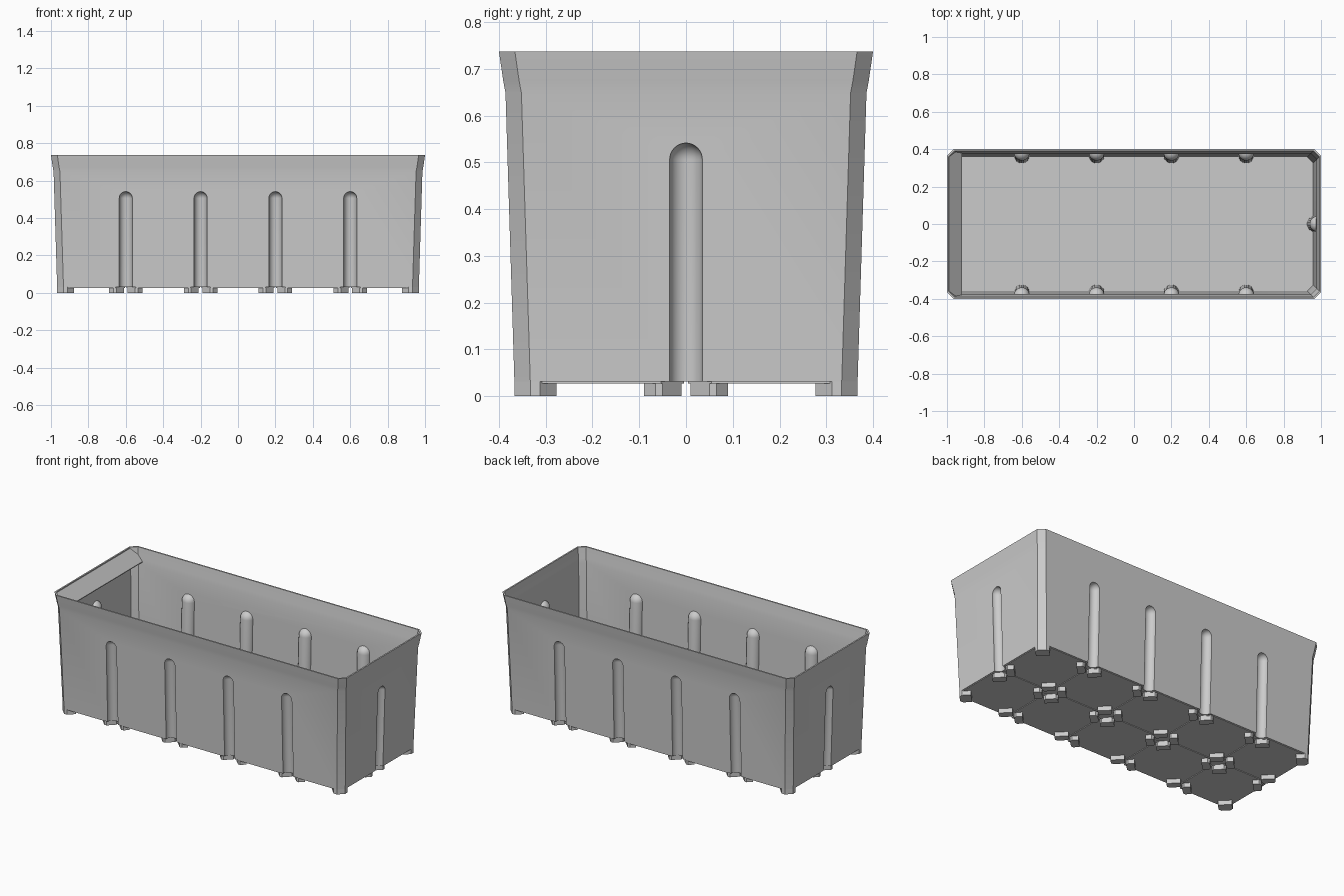
import bpy, bmesh, math
from mathutils import Vector

cube = bpy.data.objects.get("Cube")
if cube:
    bpy.data.objects.remove(cube, do_unlink=True)

grey = bpy.data.materials.new("light_grey_plastic")
grey.use_nodes = True
colour = (0.6, 0.6, 0.6, 1)
grey.diffuse_color = colour
grey.node_tree.nodes["Principled BSDF"].inputs["Base Color"].default_value = colour

EXTRA = 0.6      # half length minus half width
FLOOR = 0.031    # underside of the floor
PROFILE = [(FLOOR, 0.367), (0.648, 0.386), (0.675, 0.391), (0.737, 0.4)]


def loft(bm, rings):
    """Skin a stack of (z, outline) rings and cap both ends."""
    loops = [[bm.verts.new((x, y, z)) for x, y in pts] for z, pts in rings]
    for low, high in zip(loops, loops[1:]):
        for i in range(len(low)):
            j = (i + 1) % len(low)
            bm.faces.new((low[i], low[j], high[j], high[i]))
    bm.faces.new(loops[0][::-1])
    bm.faces.new(loops[-1])


def make(name, bm):
    bmesh.ops.recalc_face_normals(bm, faces=bm.faces[:])
    mesh = bpy.data.meshes.new(name)
    bm.to_mesh(mesh)
    bm.free()
    mesh.materials.append(grey)
    ob = bpy.data.objects.new(name, mesh)
    bpy.context.collection.objects.link(ob)
    return ob


def subtract(ob, cutter):
    cutter.hide_render = True
    mod = ob.modifiers.new("cut", "BOOLEAN")
    mod.operation = "DIFFERENCE"
    mod.solver = "EXACT"
    mod.object = cutter
    bpy.context.view_layer.update()
    done = ob.evaluated_get(bpy.context.evaluated_depsgraph_get())
    mesh = bpy.data.meshes.new_from_object(done)
    ob.modifiers.clear()
    ob.data = mesh
    bpy.data.objects.remove(cutter, do_unlink=True)


def octagon(x0, x1, y0, y1, c):
    return [(x0 + c, y0), (x1 - c, y0), (x1, y0 + c), (x1, y1 - c),
            (x1 - c, y1), (x0 + c, y1), (x0, y1 - c), (x0, y0 + c)]


def box_ring(half, c):
    return octagon(-half - EXTRA, half + EXTRA, -half, half, c)


# Upright channels: four on each long side, one on each end
nodes_x = [-0.6, -0.2, 0.2, 0.6]
sites = [(x, s, Vector((0, s))) for x in nodes_x for s in (-1, 1)]
sites += [(0, s, Vector((s, 0))) for s in (-1, 1)]


def channels(name, r):
    bm = bmesh.new()
    z_top = 0.506
    steps = [(-0.02, r)]
    for k in range(9):
        a = math.radians(10.5 * k)
        steps.append((z_top + r * math.sin(a), r * math.cos(a)))
    for along, s, out in sites:
        rings = []
        for z, rad in steps:
            d = 0.367 + 0.0306 * (z - FLOOR) + (EXTRA if out.x else 0)
            centre = out * d + Vector((0 if out.x else along, 0))
            rings.append((z, [(centre.x + rad * math.cos(t * math.tau / 24),
                               centre.y + rad * math.sin(t * math.tau / 24))
                              for t in range(24)]))
        loft(bm, rings)
    return make(name, bm)


# Thin-walled box with flared rim
bm = bmesh.new()
loft(bm, [(z, box_ring(h, 0.034)) for z, h in PROFILE])
box = make("planter_box", bm)

WALL = 0.009
bm = bmesh.new()
inner = [(max(z, 0.04), h - WALL) for z, h in PROFILE] + [(0.8, 0.4 - WALL)]
loft(bm, [(z, box_ring(h, 0.031)) for z, h in inner])
cavity = make("cavity_cutter", bm)
subtract(cavity, channels("bump_cutter", 0.042))
subtract(box, cavity)
subtract(box, channels("channel_cutter", 0.035))

# Floor tiles with a foot under each corner
tiles, feet = bmesh.new(), bmesh.new()
xs = [-0.967] + nodes_x + [0.967]
ys = [-0.367, 0, 0.367]
FOOT = [(0.01, 0.05), (0.05, 0.01), (0.065, 0.01),
        (0.09, 0.035), (0.035, 0.09), (0.01, 0.065)]
CORNER_FOOT = [(0, 0.034), (0.034, 0), (0.055, 0),
               (0.09, 0.035), (0.035, 0.09), (0, 0.055)]
for x0, x1 in zip(xs, xs[1:]):
    for y0, y1 in zip(ys, ys[1:]):
        g = 0.004
        loft(tiles, [(z, octagon(x0 + g, x1 - g, y0 + g, y1 - g, 0.05))
                     for z in (0.027, 0.033)])
        for cx, sx in ((x0, 1), (x1, -1)):
            for cy, sy in ((y0, 1), (y1, -1)):
                outer = abs(cx) > 0.9 and abs(cy) > 0.3
                pts = [(cx + sx * a, cy + sy * b)
                       for a, b in (CORNER_FOOT if outer else FOOT)]
                loft(feet, [(0, pts), (0.033, pts)])
make("floor_tiles", tiles)
make("feet", feet)

# Sloping ledge inside the rim at one end
bm = bmesh.new()
half = [(-0.995, 0.364, 0.736), (-0.965, 0.39, 0.705), (-0.92, 0.381, 0.66)]
edge = half + [(x, -y, z) for x, y, z in reversed(half)]
top = [bm.verts.new(p) for p in edge]
bottom = [bm.verts.new((x, y, z - 0.005)) for x, y, z in edge]
bm.faces.new(top)
bm.faces.new(bottom[::-1])
for i in range(len(top)):
    j = (i + 1) % len(top)
    bm.faces.new((top[i], top[j], bottom[j], bottom[i]))
make("end_ledge", bm)

# Smooth channels and flare, crisp corners
bpy.ops.object.select_all(action="DESELECT")
box.select_set(True)
bpy.context.view_layer.objects.active = box
bpy.ops.object.shade_smooth_by_angle(angle=math.radians(30))
